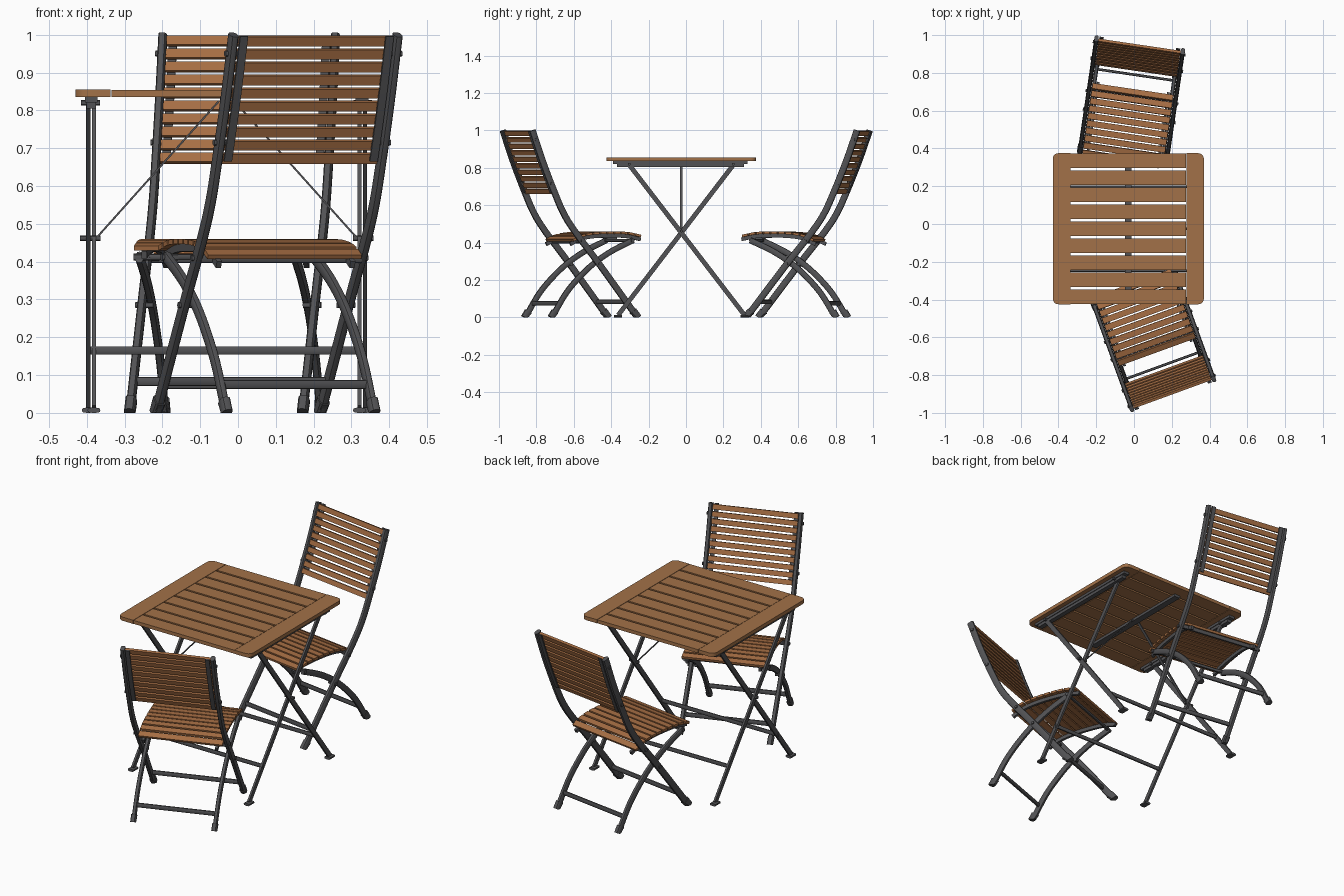
import bpy, bmesh, math
from mathutils import Vector, Matrix

if "Cube" in bpy.data.objects:
    bpy.data.objects.remove(bpy.data.objects["Cube"])

def material(name, col):
    m = bpy.data.materials.new(name)
    m.diffuse_color = (*col, 1)
    m.use_nodes = True
    m.node_tree.nodes["Principled BSDF"].inputs["Base Color"].default_value = m.diffuse_color
    return m

TABLE_WOOD = material("table wood", (0.36, 0.165, 0.065))
CHAIR_WOOD = material("chair wood", (0.38, 0.155, 0.057))
METAL = material("dark grey metal", (0.085, 0.085, 0.09))
X = Vector((1, 0, 0))

def finish(bm, name, mat, M=Matrix()):
    bmesh.ops.recalc_face_normals(bm, faces=bm.faces)
    bm.transform(M)
    for v in bm.verts:
        v.co.z = max(v.co.z, 0)
    me = bpy.data.meshes.new(name)
    bm.to_mesh(me)
    bm.free()
    me.materials.append(mat)
    me.shade_smooth()
    me.set_sharp_from_angle(angle=math.radians(35))
    ob = bpy.data.objects.new(name, me)
    bpy.context.collection.objects.link(ob)

def sweep(bm, pts, side, w, h, rounded=False):
    """Section w (along side) by h swept along pts."""
    pts = [Vector(p) for p in pts]
    u = Vector(side).normalized()
    if rounded:
        sec = []
        for i in range(12):
            a = math.tau * i / 12
            c, s = math.cos(a), math.sin(a)
            sec.append((math.copysign(abs(c) ** 0.65, c) * w / 2,
                        math.copysign(abs(s) ** 0.65, s) * h / 2))
    else:
        sec = [(w/2, h/2), (-w/2, h/2), (-w/2, -h/2), (w/2, -h/2)]
    rings = []
    for i, p in enumerate(pts):
        t = (pts[min(i + 1, len(pts) - 1)] - pts[max(i - 1, 0)]).normalized()
        v = t.cross(u).normalized()
        rings.append([bm.verts.new(p + u * a + v * b) for a, b in sec])
    n = len(sec)
    for r, q in zip(rings, rings[1:]):
        for i in range(n):
            bm.faces.new((r[i], r[(i + 1) % n], q[(i + 1) % n], q[i]))
    bm.faces.new(rings[0])
    bm.faces.new(rings[-1])

def smooth_path(pts, k=5):
    """Catmull-Rom curve through 2D points."""
    P = [Vector(p) for p in pts]
    P = [2 * P[0] - P[1]] + P + [2 * P[-1] - P[-2]]
    out = []
    for a, b, c, d in zip(P, P[1:], P[2:], P[3:]):
        for i in range(k):
            t = i / k
            out.append(0.5 * (2*b + (c - a)*t + (2*a - 5*b + 4*c - d)*t*t
                              + (3*b - a - 3*c + d)*t**3))
    return out + [P[-2]]

def sample(path, axis, val):
    """Point and tangent where the path coordinate equals val."""
    for a, b in zip(path, path[1:]):
        lo, hi = sorted((a[axis], b[axis]))
        if lo <= val <= hi and hi > lo:
            return a.lerp(b, (val - a[axis]) / (b[axis] - a[axis])), (b - a).normalized()
    return path[0], (path[1] - path[0]).normalized()

# chair side profiles as (forward, up)
POST = smooth_path([(0, 1.0), (0.06, 0.83), (0.125, 0.67), (0.178, 0.555),
                    (0.245, 0.455), (0.38, 0.285), (0.59, 0.01)])
LEG = smooth_path([(0.125, 0.01), (0.20, 0.13), (0.28, 0.22), (0.36, 0.29),
                   (0.46, 0.355), (0.58, 0.412)])
SEAT = smooth_path([(0.23, 0.408), (0.29, 0.436), (0.36, 0.449),
                    (0.45, 0.453), (0.55, 0.45), (0.63, 0.434)])

def at(x, path, dy=0, dz=0):
    return [(x, p[0] + dy, p[1] + dz) for p in path]

def chair(tag, x, y, deg):
    M = Matrix.Translation((x, y, 0)) @ Matrix.Rotation(math.radians(deg), 4, 'Z')
    posts, legs, feet, rails, bars, bolts = (bmesh.new() for _ in range(6))
    for s in (-1, 1):
        sweep(posts, at(s * 0.231, POST), X, 0.023, 0.036, True)
        sweep(legs, at(s * 0.208, LEG), X, 0.021, 0.032, True)
        sweep(feet, at(s * 0.231, [(0.572, 0.034), (0.600, -0.002)]), X, 0.03, 0.044, True)
        sweep(feet, at(s * 0.208, [(0.136, 0.032), (0.115, -0.002)]), X, 0.028, 0.042, True)
        # rails under the seat and strips behind the back slats
        sweep(rails, at(s * 0.188, SEAT, 0, -0.016), X, 0.014, 0.02)
        back = [p for p in POST if p[1] > 0.66]
        sweep(rails, at(s * 0.205, back, -0.01, -0.004), X, 0.022, 0.006)
        for z in (0.95, 0.715, 0.285, 0.41):
            p, _ = sample(POST, 1, z)
            sweep(bolts, [(s * 0.2, *p), (s * 0.248, *p)], (0, 0, 1), 0.016, 0.016, True)
        sweep(bolts, [(s * 0.18, 0.575, 0.412), (s * 0.224, 0.575, 0.412)],
              (0, 0, 1), 0.018, 0.018, True)
    # cross bars: rear legs, front legs, behind the seat, under the seat front
    for cy, cz, hw, w in ((0.16, 0.075, 0.208, 0.024), (0.533, 0.083, 0.228, 0.024),
                          (0.268, 0.408, 0.226, 0.024), (0.575, 0.412, 0.205, 0.016)):
        sweep(bars, [(-hw, cy, cz), (hw, cy, cz)], (0, 0, 1), w, 0.014, True)
    for bm, n in ((posts, "long_post"), (legs, "curved_leg"), (feet, "foot_cap"),
                  (rails, "slat_rail"), (bars, "cross_bar"), (bolts, "bolt")):
        finish(bm, f"{tag}_chair_{n}s", METAL, M)
    # wooden slats
    seat, slats = bmesh.new(), bmesh.new()
    for i in range(10):
        p, t = sample(SEAT, 0, 0.253 + i * 0.0395)
        sweep(seat, [(-0.216, *p), (0.216, *p)], (0, t[0], t[1]), 0.032, 0.013)
        p, t = sample(POST, 1, 0.984 - i * 0.0345)
        p = p + Vector((0.004, 0))
        sweep(slats, [(-0.219, *p), (0.219, *p)], (0, t[0], t[1]), 0.026, 0.014)
    finish(seat, f"{tag}_chair_seat_slats", CHAIR_WOOD, M)
    finish(slats, f"{tag}_chair_back_slats", CHAIR_WOOD, M)

chair("front", 0.205, -0.90, 20)
chair("rear", 0.03, 0.948, 171.6)

# table, built around its own centre
T = Matrix.Translation((-0.03, -0.025, 0))
boards = bmesh.new()
for s in (-1, 1):
    # end board with two rounded corners
    r, outline = 0.03, [(0.307, -0.4)]
    for cy, a0 in ((-0.4 + r, -90), (0.4 - r, 0)):
        for k in range(6):
            a = math.radians(a0 + k * 18)
            outline.append((0.4 - r + r * math.cos(a), cy + r * math.sin(a)))
    outline.append((0.307, 0.4))
    f = boards.faces.new([boards.verts.new((s * px, py, 0.835)) for px, py in outline])
    ext = bmesh.ops.extrude_face_region(boards, geom=[f], use_keep_orig=True)
    top = [g for g in ext["geom"] if isinstance(g, bmesh.types.BMVert)]
    bmesh.ops.translate(boards, verts=top, vec=(0, 0, 0.02))
finish(boards, "table_end_boards", TABLE_WOOD, T)

slats = bmesh.new()
for i in range(9):
    y = (i - 4) * 0.09
    sweep(slats, [(-0.305, y, 0.845), (0.305, y, 0.845)], (0, 1, 0), 0.079, 0.019)
finish(slats, "table_top_slats", TABLE_WOOD, T)

legs, frame, feet, bars, braces, pins = (bmesh.new() for _ in range(6))
for s in (-1, 1):
    # crossed legs: one just inside the other
    for x, d in ((0.366, 1), (0.351, -1)):
        a, b = Vector((s * x, -0.278 * d, 0.815)), Vector((s * x, 0.338 * d, 0.012))
        sweep(legs, [a, b], X, 0.011, 0.025)
        sweep(feet, [(s * x, 0.338 * d - 0.022, 0.007), (s * x, 0.338 * d + 0.022, 0.007)],
              X, 0.034, 0.014, True)
        sweep(pins, [(s * 0.335, a.y, 0.82), (s * 0.385, a.y, 0.82)], (0, 0, 1), 0.014, 0.014, True)
    sweep(pins, [(s * 0.334, 0, 0.462), (s * 0.388, 0, 0.462)], (0, 0, 1), 0.014, 0.014, True)
    # rail under the top, with chamfered ends
    sweep(frame, [(s * 0.358, -0.365, 0.828), (s * 0.358, 0.355, 0.828)], X, 0.034, 0.014)
    sweep(frame, [(s * 0.358, -0.345, 0.815), (s * 0.358, 0.335, 0.815)], X, 0.026, 0.02)
    # thin diagonal brace to the middle of the top
    sweep(braces, [(s * 0.345, 0, 0.462), (s * 0.02, 0, 0.825)], (0, 1, 0), 0.015, 0.005)
    # low cross bar between each leg pair
    sweep(bars, [(-0.36, s * 0.222, 0.165), (0.36, s * 0.222, 0.165)],
          (0, 0, 1), 0.022, 0.012, True)
sweep(frame, [(0, -0.34, 0.828), (0, 0.34, 0.828)], X, 0.036, 0.014)
for bm, n in ((legs, "legs"), (frame, "under_rails"), (feet, "feet"),
              (bars, "cross_bars"), (braces, "braces"), (pins, "pivot_pins")):
    finish(bm, "table_" + n, METAL, T)
